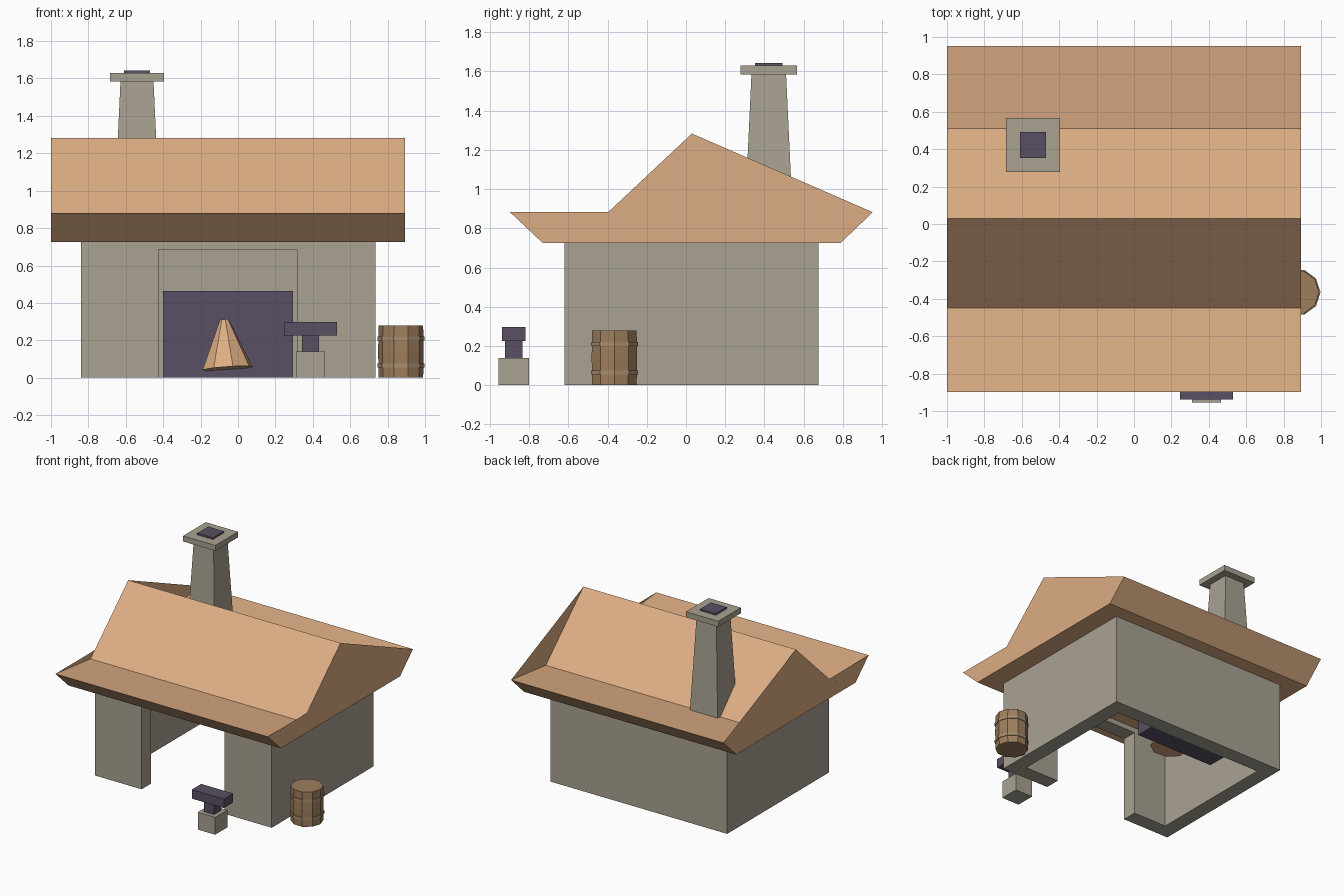
import bpy, bmesh
from math import radians, cos, sin, tau
from mathutils import Vector

if "Cube" in bpy.data.objects:
    bpy.data.objects.remove(bpy.data.objects["Cube"])


def material(name, rgb):
    m = bpy.data.materials.new(name)
    m.diffuse_color = (*rgb, 1)
    m.use_nodes = True
    m.node_tree.nodes["Principled BSDF"].inputs["Base Color"].default_value = m.diffuse_color
    return m


STONE = material("stone", (0.40, 0.36, 0.29))
TILE = material("tile", (0.72, 0.42, 0.23))
IRON = material("iron", (0.10, 0.08, 0.125))
WOOD = material("wood", (0.34, 0.21, 0.11))
HOOP = material("hoop", (0.40, 0.27, 0.16))


def finish(name, bm, mat, recalc=True):
    if recalc:
        bmesh.ops.recalc_face_normals(bm, faces=bm.faces)
    me = bpy.data.meshes.new(name)
    bm.to_mesh(me)
    bm.free()
    me.materials.append(mat)
    ob = bpy.data.objects.new(name, me)
    bpy.context.collection.objects.link(ob)
    return ob


def loft(name, rings, mat, caps=True):
    """Skin a list of equal-length point rings."""
    bm = bmesh.new()
    vs = [[bm.verts.new(p) for p in r] for r in rings]
    n = len(vs[0])
    for a, b in zip(vs, vs[1:]):
        for i in range(n):
            j = (i + 1) % n
            bm.faces.new((a[i], a[j], b[j], b[i]))
    if caps:
        bm.faces.new(vs[0])
        bm.faces.new(vs[-1])
    return finish(name, bm, mat)


def rect(cx, cy, hx, hy, z):
    return [(cx - hx, cy - hy, z), (cx + hx, cy - hy, z),
            (cx + hx, cy + hy, z), (cx - hx, cy + hy, z)]


def box(name, x0, x1, y0, y1, z0, z1, mat):
    c = ((x0 + x1) / 2, (y0 + y1) / 2, (x1 - x0) / 2, (y1 - y0) / 2)
    return loft(name, [rect(*c, z0), rect(*c, z1)], mat)


def lathe(name, cx, cy, profile, sides, mat):
    return loft(name, [[(cx + r * cos(tau * i / sides), cy + r * sin(tau * i / sides), z)
                        for i in range(sides)] for r, z in profile], mat)


# Walls: C-shaped footprint with a doorway, plus the lintel over it
X0, X1, Y0, Y1, T = -0.84, 0.735, -0.62, 0.675, 0.12
D0, D1 = -0.425, 0.315
plan = [(D0, Y0), (X0, Y0), (X0, Y1), (X1, Y1), (X1, Y0), (D1, Y0), (D1, Y0 + T),
        (X1 - T, Y0 + T), (X1 - T, Y1 - T), (X0 + T, Y1 - T), (X0 + T, Y0 + T), (D0, Y0 + T)]
loft("walls", [[(x, y, z) for x, y in plan] for z in (0, 0.73)], STONE)
box("door_lintel", D0, D1, Y0, Y0 + T, 0.685, 0.73, STONE)

# Roof: ridge with upturned eaves, closed by flat gable panels at both ends
R0, R1 = -1.0, 0.893
section = [(0.03, 1.283), (0.51, 0.832), (0.952, 0.882), (0.788, 0.725),
           (-0.73, 0.725), (-0.897, 0.882), (-0.45, 0.832)]
loft("roof", [[(x, y, z) for y, z in section] for x in (R0, R1)], TILE, caps=False)
gable = [section[0]] + section[2:6] + [(-0.397, 0.882)]
for name, x in (("gable_left", R0), ("gable_right", R1)):
    bm = bmesh.new()
    f = bm.faces.new([bm.verts.new((x, y, z)) for y, z in gable])
    f.normal_update()
    if f.normal.x * x < 0:
        f.normal_flip()
    finish(name, bm, TILE, recalc=False)

# Chimney: tapered stack, cap slab and flue
CX, CY = -0.54, 0.422
loft("chimney_stack", [rect(CX, CY, 0.126, 0.126, 0.78), rect(CX, CY, 0.088, 0.088, 1.59)], STONE)
loft("chimney_cap", [rect(CX, CY, 0.144, 0.144, z) for z in (1.585, 1.63)], STONE)
loft("chimney_flue", [rect(CX, CY, 0.07, 0.07, z) for z in (1.60, 1.643)], IRON)

# Hearth on the back wall and the leaning fire cone in front of it
box("hearth", -0.40, 0.295, 0.40, 0.56, 0, 0.465, IRON)
fire = lathe("fire_cone", 0, 0, [(0.137, 0), (0.024, 0.262)], 8, TILE)
fire.location = (-0.055, 0.33, 0.05)
fire.rotation_euler = (radians(-5), radians(-3), radians(12))

# Anvil on its block
box("anvil_block", 0.31, 0.465, -0.955, -0.80, 0, 0.14, STONE)
box("anvil_neck", 0.342, 0.433, -0.922, -0.833, 0.14, 0.23, IRON)
box("anvil_top", 0.245, 0.53, -0.937, -0.818, 0.225, 0.298, IRON)

# Ten-sided barrel with two hoops
BX, BY = 0.871, -0.365
lathe("barrel", BX, BY, [(0.119, 0), (0.122, 0.14), (0.119, 0.28)], 10, WOOD)
for i, z in enumerate((0.065, 0.21)):
    lathe(f"barrel_hoop_{i + 1}", BX, BY, [(0.126, z - 0.011), (0.126, z + 0.011)], 10, HOOP)
